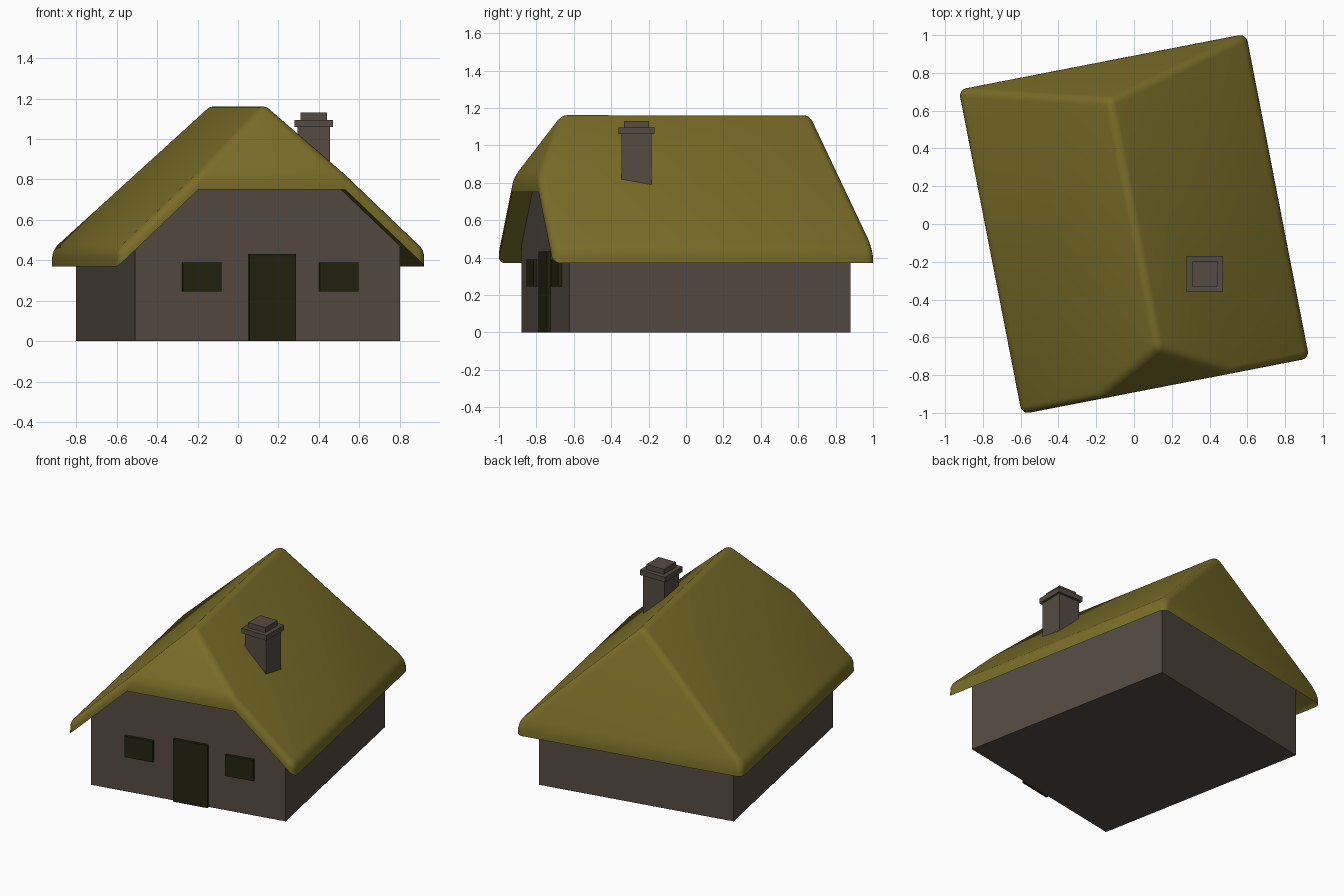
import bpy, bmesh, math
from mathutils import Matrix, Vector

default = bpy.data.objects.get("Cube")
if default:
    bpy.data.objects.remove(default, do_unlink=True)

TURN = Matrix.Rotation(math.radians(11), 4, 'Z')   # the house sits askew, the chimney square


def material(name, rgb):
    m = bpy.data.materials.new(name)
    m.use_nodes = True
    m.diffuse_color = (*rgb, 1)
    m.node_tree.nodes["Principled BSDF"].inputs["Base Color"].default_value = (*rgb, 1)
    return m


thatch = material("olive thatch", (0.195, 0.155, 0.021))
stone = material("brown stone", (0.090, 0.070, 0.054))
dark = material("dark opening", (0.017, 0.017, 0.005))


def finish(name, bm, mat, matrix=Matrix()):
    bmesh.ops.recalc_face_normals(bm, faces=bm.faces)
    bm.transform(matrix)
    mesh = bpy.data.meshes.new(name)
    bm.to_mesh(mesh)
    bm.free()
    mesh.materials.append(mat)
    ob = bpy.data.objects.new(name, mesh)
    bpy.context.collection.objects.link(ob)
    return ob


def box(name, low, high, mat, matrix=Matrix()):
    bm = bmesh.new()
    low, high = Vector(low), Vector(high)
    bmesh.ops.create_cube(bm, size=1)
    bmesh.ops.scale(bm, vec=high - low, verts=bm.verts)
    bmesh.ops.translate(bm, vec=(low + high) / 2, verts=bm.verts)
    return finish(name, bm, mat, matrix)


def prism(name, half, y0, y1, mat):
    """Extrude a mirrored x-z outline along y."""
    outline = half + [(-x, z) for x, z in reversed(half)]
    bm = bmesh.new()
    face = bm.faces.new([bm.verts.new((x, y0, z)) for x, z in outline])
    new = bmesh.ops.extrude_face_region(bm, geom=[face])["geom"]
    bmesh.ops.translate(bm, vec=(0, y1 - y0, 0),
                        verts=[v for v in new if isinstance(v, bmesh.types.BMVert)])
    return finish(name, bm, mat, TURN)


# Walls, with the taller front gable reaching up under the half hip
WALL_Y = 0.765
prism("walls", [(0.667, 0), (0.667, 0.51), (0.38, 0.78)], -WALL_Y, WALL_Y, stone)
prism("front_gable", [(0.38, 0.78), (0.19, 0.96)], -WALL_Y, -0.6, stone)

# Door and windows
for name, x0, x1, z0, z1 in (("door", -0.095, 0.14, 0, 0.432),
                             ("right_window", -0.43, -0.235, 0.245, 0.39),
                             ("left_window", 0.26, 0.455, 0.245, 0.39)):
    box(name, (x0, -WALL_Y - 0.02, z0), (x1, -WALL_Y + 0.02, z1), dark, TURN)

# Roof: two slopes, a steep back hip and a half hip over the gable
HX, HY, RIDGE_Y, HIP_X = 0.775, 0.875, 0.675, 0.37
EAVE, RIDGE, THICK = 0.45, 1.177, 0.08
HIP_Z = RIDGE - (RIDGE - EAVE) * HIP_X / HX


def roof_skin(bm, drop):
    """One layer of the roof; returns its rim, in order, and its edges."""
    def vert(x, y, z):
        return bm.verts.new((x, y, z - drop))
    ridge_f, ridge_b = vert(0, -RIDGE_Y, RIDGE), vert(0, RIDGE_Y, RIDGE)
    rims = []
    for s in (-1, 1):
        rim = [vert(s * HX, HY, EAVE), vert(s * HX, -HY, EAVE), vert(s * HIP_X, -HY, HIP_Z)]
        bm.faces.new(rim + [ridge_f, ridge_b])
        rims.append(rim)
    bm.faces.new((rims[0][2], rims[1][2], ridge_f))
    bm.faces.new((rims[1][0], rims[0][0], ridge_b))
    edges = {e for v in (ridge_f, ridge_b, *rims[0], *rims[1]) for e in v.link_edges}
    return rims[0] + rims[1][::-1], list(edges)


bm = bmesh.new()
top, top_edges = roof_skin(bm, 0)
bottom, _ = roof_skin(bm, THICK)
for i in range(len(top)):
    bm.faces.new((top[i - 1], top[i], bottom[i], bottom[i - 1]))
corners = [bm.edges.get((a, b)) for a, b in zip(top, bottom) if abs(a.co.x) > HIP_X + 0.1]
bmesh.ops.recalc_face_normals(bm, faces=bm.faces)
bmesh.ops.bevel(bm, geom=top_edges + corners, offset=0.04, segments=4, profile=0.5,
                affect='EDGES', clamp_overlap=True)
roof = finish("thatched_roof", bm, thatch, TURN)
bpy.ops.object.select_all(action='DESELECT')
roof.select_set(True)
bpy.context.view_layer.objects.active = roof
bpy.ops.object.shade_smooth_by_angle(angle=math.radians(30))

# Chimney: shaft, cap and top as stacked square blocks
CX, CY = 0.375, -0.265
for name, r, z0, z1 in (("chimney_shaft", 0.081, 0.7, 1.06),
                        ("chimney_cap", 0.096, 1.06, 1.095),
                        ("chimney_top", 0.066, 1.095, 1.13)):
    box(name, (CX - r, CY - r, z0), (CX + r, CY + r, z1), stone)
